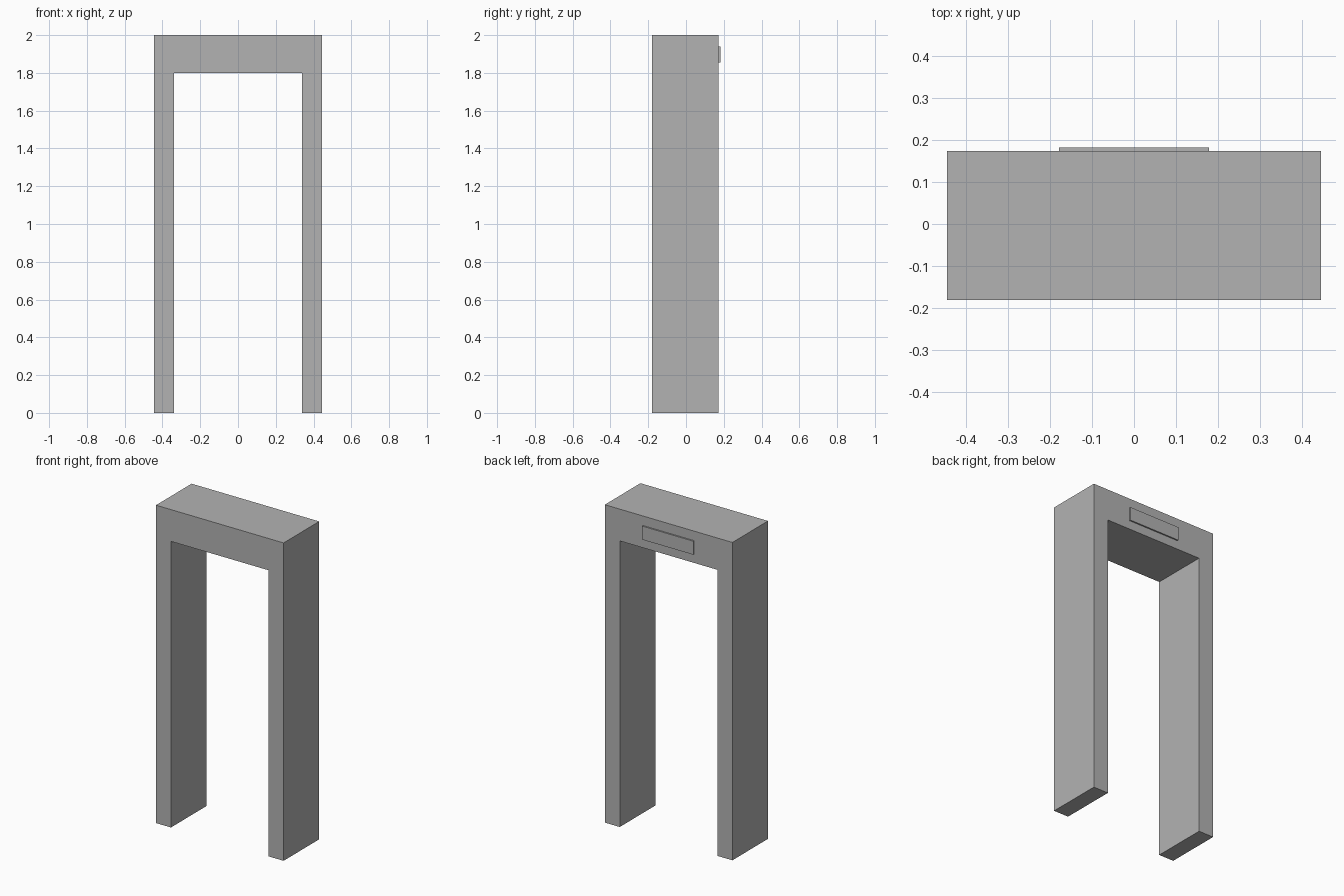
import bpy
import bmesh

if "Cube" in bpy.data.objects:
    bpy.data.objects.remove(bpy.data.objects["Cube"])

grey = bpy.data.materials.new("grey")
grey.diffuse_color = (0.45, 0.45, 0.45, 1)
grey.use_nodes = True
grey.node_tree.nodes["Principled BSDF"].inputs["Base Color"].default_value = grey.diffuse_color


def extrude_profile(name, points, y_front, y_back):
    """Extrude an XZ outline along y into a closed solid."""
    mesh = bpy.data.meshes.new(name)
    bm = bmesh.new()
    face = bm.faces.new([bm.verts.new((x, y_front, z)) for x, z in points])
    result = bmesh.ops.extrude_face_region(bm, geom=[face], use_keep_orig=True)
    verts = [v for v in result["geom"] if isinstance(v, bmesh.types.BMVert)]
    bmesh.ops.translate(bm, verts=verts, vec=(0, y_back - y_front, 0))
    bmesh.ops.recalc_face_normals(bm, faces=bm.faces)
    bm.to_mesh(mesh)
    bm.free()
    mesh.materials.append(grey)
    obj = bpy.data.objects.new(name, mesh)
    bpy.context.collection.objects.link(obj)
    return obj


# Gateway frame: two legs joined by a lintel
half = [(0.444, 2.0), (0.444, 0.0), (0.34, 0.0), (0.34, 1.8)]
outline = half + [(-x, z) for x, z in reversed(half)]
extrude_profile("gateway_frame", outline, -0.181, 0.173)

# Thin display panel on the back of the lintel
panel = [(-0.178, 1.855), (0.178, 1.855), (0.178, 1.94), (-0.178, 1.94)]
extrude_profile("display_panel", panel, 0.17, 0.182)
